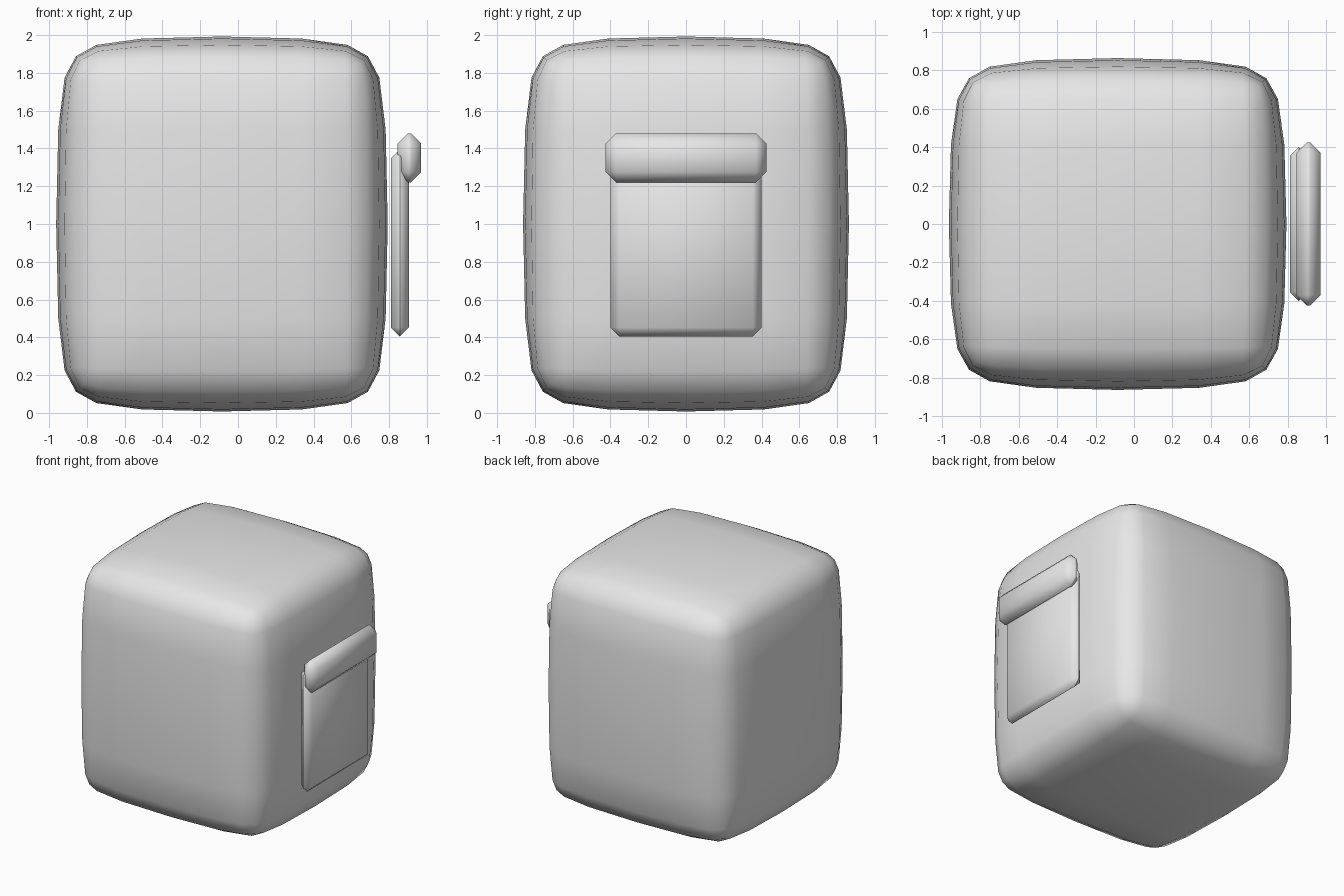
import bpy
import bmesh

default = bpy.data.objects.get("Cube")
if default:
    bpy.data.objects.remove(default, do_unlink=True)

# One plain grey for every part
GREY = (0.8, 0.8, 0.8, 1.0)
grey = bpy.data.materials.new("light grey")
grey.use_nodes = True
grey.diffuse_color = GREY
grey.node_tree.nodes["Principled BSDF"].inputs["Base Color"].default_value = GREY


def bevelled_box(name, low, high, width, segments):
    """Smooth-shaded box between two corners, with all its edges bevelled."""
    bm = bmesh.new()
    bmesh.ops.create_cube(bm, size=1)
    for v in bm.verts:
        v.co = [(a + b) / 2 + c * (b - a) for a, b, c in zip(low, high, v.co)]
    bmesh.ops.bevel(bm, geom=bm.edges[:], offset=width, offset_type='OFFSET',
                    segments=segments, profile=0.5, affect='EDGES',
                    clamp_overlap=True)
    bmesh.ops.recalc_face_normals(bm, faces=bm.faces[:])
    for f in bm.faces:
        f.smooth = True
    mesh = bpy.data.meshes.new(name)
    bm.to_mesh(mesh)
    bm.free()
    mesh.materials.append(grey)
    obj = bpy.data.objects.new(name, mesh)
    bpy.context.collection.objects.link(obj)
    return obj


# Soft, slightly puffed body
body = bevelled_box("body", (-0.97, -0.87, 0), (0.8, 0.87, 2), 0.305, 2)
soften = body.modifiers.new("soften", 'SUBSURF')
soften.levels = soften.render_levels = 1

# Thin side panel, chamfered to a ridge around its rim
bevelled_box("side_panel", (0.81, -0.4, 0.405), (0.905, 0.4, 1.395), 0.047, 1)

# Bar across the top of the panel
bevelled_box("panel_bar", (0.845, -0.425, 1.22), (0.97, 0.425, 1.48), 0.055, 1)
